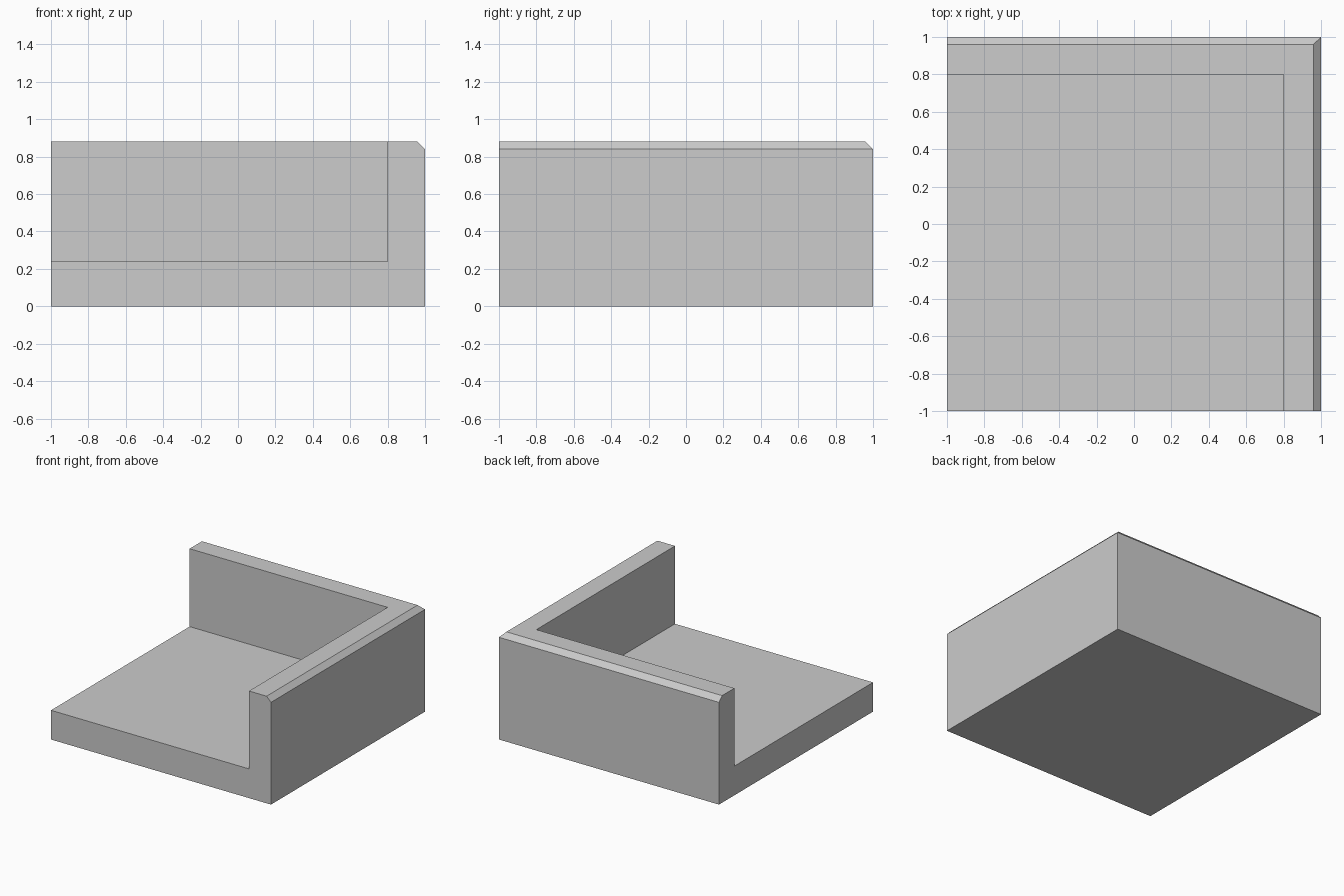
import bpy
import bmesh
import math

default_cube = bpy.data.objects.get("Cube")
if default_cube:
    bpy.data.objects.remove(default_cube, do_unlink=True)

FLOOR, TOP = 0.24, 0.88   # heights of the floor and of the wall tops
INNER = 0.8               # inner face of both walls
CHAMFER = 0.04

# Plain grey material
grey = bpy.data.materials.new("light grey")
grey.use_nodes = True
colour = (0.604, 0.604, 0.604, 1)
grey.diffuse_color = colour
grey.node_tree.nodes["Principled BSDF"].inputs["Base Color"].default_value = colour

# Floor slab
bm = bmesh.new()
bmesh.ops.create_cube(bm, size=2)
for v in bm.verts:
    v.co.z = FLOOR if v.co.z > 0 else 0

# Mark out the two walls and raise them from the slab
for normal in ((1, 0, 0), (0, 1, 0)):
    bmesh.ops.bisect_plane(bm, geom=bm.verts[:] + bm.edges[:] + bm.faces[:],
                           plane_co=[INNER * n for n in normal], plane_no=normal)
bm.normal_update()
wall_faces = []
for f in bm.faces:
    c = f.calc_center_median()
    if f.normal.z > 0.9 and max(c.x, c.y) > INNER:
        wall_faces.append(f)
raised = bmesh.ops.extrude_face_region(bm, geom=wall_faces)["geom"]
for v in raised:
    if isinstance(v, bmesh.types.BMVert):
        v.co.z = TOP
bmesh.ops.delete(bm, geom=[f for f in wall_faces if f.is_valid], context='FACES')

# Merge flat areas into single faces
bm.normal_update()
bmesh.ops.dissolve_limit(bm, angle_limit=math.radians(1),
                         verts=bm.verts[:], edges=bm.edges[:])

# Chamfer the outer top edges
rim = [e for e in bm.edges
       if all(v.co.z > TOP - 0.01 for v in e.verts)
       and (all(v.co.x > 0.99 for v in e.verts) or all(v.co.y > 0.99 for v in e.verts))]
bmesh.ops.bevel(bm, geom=rim, offset=CHAMFER, offset_type='OFFSET',
                segments=1, affect='EDGES')
bmesh.ops.recalc_face_normals(bm, faces=bm.faces[:])

mesh = bpy.data.meshes.new("corner_tray")
bm.to_mesh(mesh)
bm.free()
mesh.materials.append(grey)
tray = bpy.data.objects.new("corner_tray", mesh)
bpy.context.collection.objects.link(tray)
